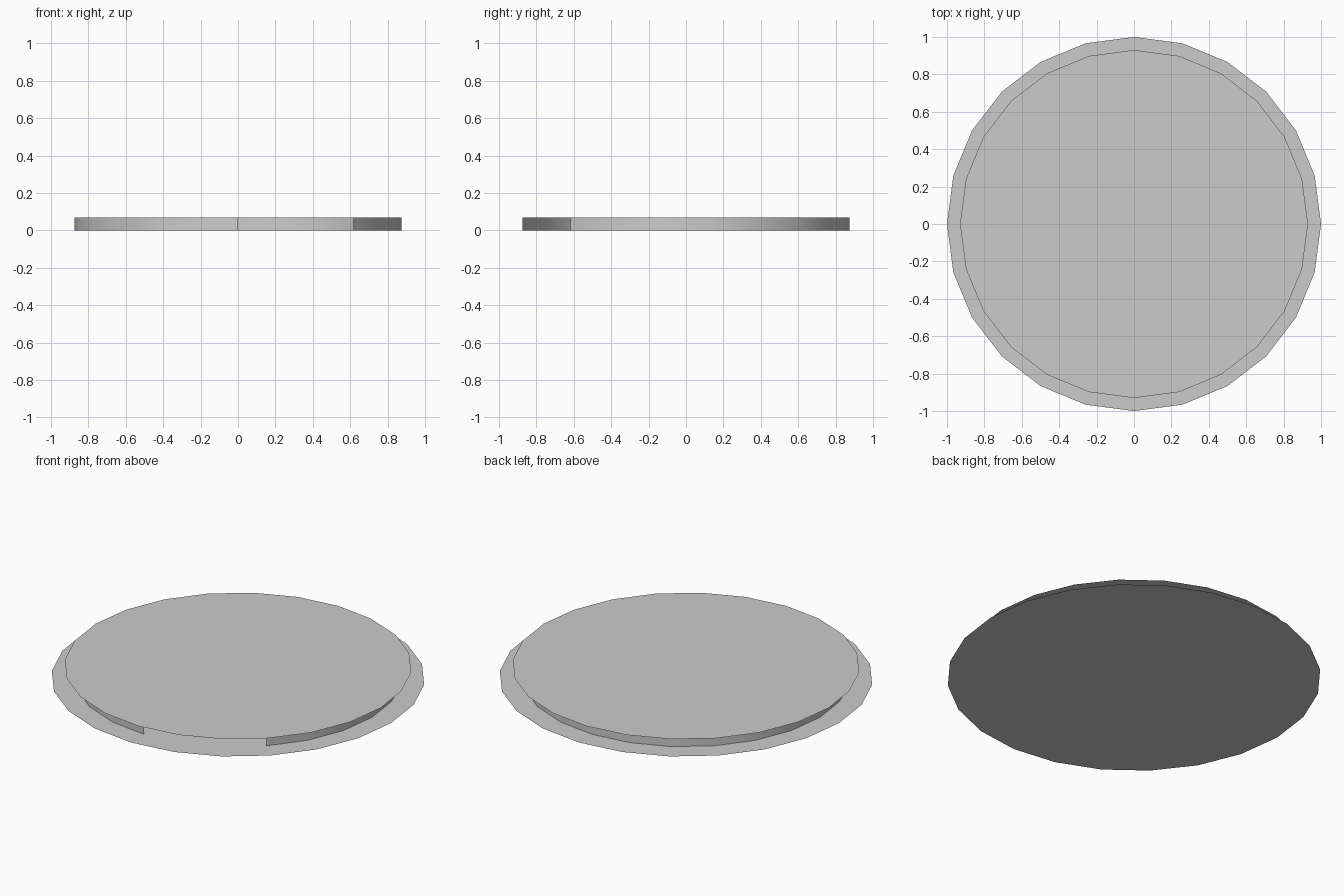
import bpy, bmesh, math

if "Cube" in bpy.data.objects:
    bpy.data.objects.remove(bpy.data.objects["Cube"])

SIDES = 24
HEIGHT = 0.07


def ring_point(radius, i, z):
    a = 2 * math.pi * i / SIDES
    return (radius * math.cos(a), radius * math.sin(a), z)


def finish(name, bm):
    mesh = bpy.data.meshes.new(name)
    bm.to_mesh(mesh)
    bm.free()
    obj = bpy.data.objects.new(name, mesh)
    bpy.context.collection.objects.link(obj)
    return obj


def disc(name, radius, z):
    """Thin 24-sided sheet made of triangles around the centre."""
    bm = bmesh.new()
    bmesh.ops.create_circle(bm, cap_ends=True, cap_tris=True,
                            segments=SIDES, radius=radius)
    for v in bm.verts:
        v.co.z = z
    bmesh.ops.recalc_face_normals(bm, faces=bm.faces)
    for f in bm.faces:
        f.normal_update()
        if (f.normal.z > 0) != (z > 0):
            f.normal_flip()
    return finish(name, bm)


# wide base sheet on the floor and the overhanging lid sheet
disc("base_disc", 1.0, 0.0)
disc("lid_disc", 0.93, HEIGHT)

# upright wall, open between 270 and 315 degrees
bm = bmesh.new()
low = [bm.verts.new(ring_point(0.875, i, 0)) for i in range(SIDES)]
high = [bm.verts.new(ring_point(0.875, i, HEIGHT)) for i in range(SIDES)]
for i in range(SIDES):
    if 18 <= i < 21:
        continue
    j = (i + 1) % SIDES
    f = bm.faces.new((low[i], low[j], high[j], high[i]))
    f.smooth = True
finish("side_wall", bm)
